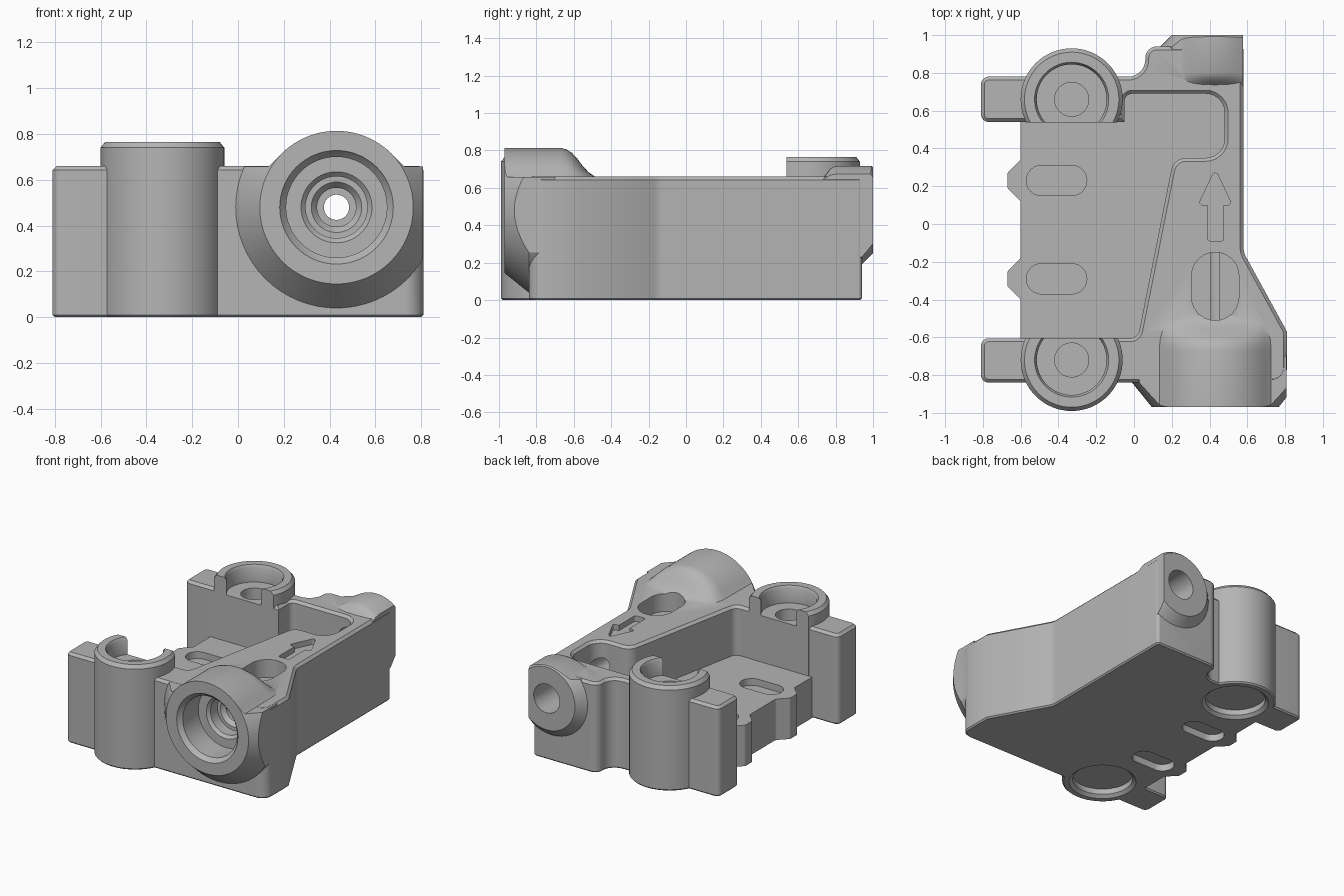
import bpy, bmesh, math
from mathutils import Vector

cube = bpy.data.objects.get("Cube")
if cube:
    bpy.data.objects.remove(cube, do_unlink=True)

AX, AZ = 0.43, 0.48      # bore axis
TOP = 0.66               # wall height


def loft(name, rings, top=0, bottom=0):
    """Solid through equal-length rings, with optional cap chamfers."""
    bm = bmesh.new()
    loops = [[bm.verts.new(p) for p in ring] for ring in rings]
    n = len(loops[0])
    for a, b in zip(loops, loops[1:]):
        for i in range(n):
            j = (i + 1) % n
            bm.faces.new((a[i], a[j], b[j], b[i]))
    caps = [bm.faces.new(loops[0][::-1]), bm.faces.new(loops[-1])]
    bmesh.ops.recalc_face_normals(bm, faces=bm.faces[:])
    for cap, size in zip(caps, (bottom, top)):
        if size:
            bmesh.ops.bevel(bm, geom=list(cap.edges), offset=size, offset_type='OFFSET',
                            affect='EDGES', segments=1, profile=0.5)
    me = bpy.data.meshes.new(name)
    bm.to_mesh(me)
    bm.free()
    ob = bpy.data.objects.new(name, me)
    bpy.context.scene.collection.objects.link(ob)
    return ob


def rounded(corners, steps=6):
    """Outline from (x, y, radius) corners."""
    out = []
    for i, (x, y, r) in enumerate(corners):
        p = Vector((x, y))
        if not r:
            out.append(p)
            continue
        a = (Vector(corners[i - 1][:2]) - p).normalized()
        b = (Vector(corners[(i + 1) % len(corners)][:2]) - p).normalized()
        half = a.angle(b) / 2
        c = p + (a + b).normalized() * r / math.sin(half)
        d = r / math.tan(half)
        s, e = p + a * d - c, p + b * d - c
        out += [c + s.lerp(e, k / steps).normalized() * r for k in range(steps + 1)]
    return out


def prism(name, corners, z0, z1, top=0, bottom=0):
    pts = rounded(corners)
    return loft(name, [[(p.x, p.y, z) for p in pts] for z in (z0, z1)], top, bottom)


def box(name, x0, x1, y0, y1, z0, z1):
    return prism(name, [(x0, y0, 0), (x1, y0, 0), (x1, y1, 0), (x0, y1, 0)], z0, z1)


def slot(name, x, y, hx, hy, z0, z1):
    r = min(hx, hy) * 0.98
    return prism(name, [(x - hx, y - hy, r), (x + hx, y - hy, r),
                        (x + hx, y + hy, r), (x - hx, y + hy, r)], z0, z1)


def lathe(name, profile, centre=None, n=64):
    """Turned solid: upright at centre, or along the bore axis without one."""
    rings = []
    for r, h in profile:
        ring = []
        for k in range(n):
            u, v = r * math.cos(math.tau * k / n), r * math.sin(math.tau * k / n)
            ring.append((centre[0] + u, centre[1] + v, h) if centre else (AX + u, h, AZ + v))
        rings.append(ring)
    return loft(name, rings)


def combine(a, b, op):
    m = a.modifiers.new("boolean", 'BOOLEAN')
    m.operation, m.solver, m.object = op, 'EXACT', b
    bpy.context.view_layer.update()
    me = bpy.data.meshes.new_from_object(a.evaluated_get(bpy.context.evaluated_depsgraph_get()))
    a.modifiers.clear()
    a.data = me
    bpy.data.objects.remove(b, do_unlink=True)


def add(a, b):
    combine(a, b, 'UNION')


def cut(a, b):
    combine(a, b, 'DIFFERENCE')


# Walls with ears, wrapped round the open pocket
housing = prism("bracket_housing", [
    (0.58, -0.15, 0.1), (0.58, 0.94, 0.02), (0.06, 0.94, 0.06), (0.06, 0.78, 0.09),
    (-0.81, 0.78, 0.04), (-0.81, 0.54, 0.04), (-0.05, 0.54, 0), (-0.05, 0.69, 0.04),
    (0.48, 0.69, 0.1), (0.48, 0.35, 0.1), (0.21, 0.35, 0.08), (0.02, -0.605, 0.05),
    (-0.81, -0.605, 0.04), (-0.81, -0.84, 0.04), (0.81, -0.84, 0.08), (0.81, -0.57, 0)],
    0, TOP, 0.018, 0.01)

# Pocket floor with two edge tabs
edge = [(-0.6, 0.6, 0)]
for y in (0.23, -0.29):
    edge += [(-0.6, y + 0.11, 0.02), (-0.67, y + 0.04, 0.02),
             (-0.67, y - 0.04, 0.02), (-0.6, y - 0.11, 0.02)]
edge += [(-0.6, -0.7, 0), (0.1, -0.7, 0), (0.54, 0.3, 0), (0.54, 0.74, 0), (-0.6, 0.74, 0)]
add(housing, prism("pocket_floor", edge, 0, 0.3))

# Screw posts, flattened on the pocket side
for y, wall, side in ((0.66, 0.538, -1), (-0.72, -0.603, 1)):
    c = (-0.33, y)
    post = lathe("post", [(0.26, 0), (0.27, 0.01), (0.27, 0.74), (0.25, 0.765)], c)
    y0, y1 = sorted((wall, wall + side * 0.4))
    cut(post, box("post_flat", -0.8, 0.2, y0, y1, 0.29, 1))
    add(housing, post)
    cut(housing, lathe("post_bore", [(0.205, 0.78), (0.185, 0.745), (0.185, 0.64),
                                     (0.09, 0.64), (0.09, 0.5)], c))
    cut(housing, lathe("post_recess", [(0.235, -0.01), (0.2, 0.02), (0.2, 0.06)], c))


def boss(name, nose, cone, radius, width, stations):
    """Bore boss: cone-trimmed nose under an arch that fades into the top."""
    body = box(name, *nose, 0, TOP - 0.001)
    rings = []
    for y, f in stations:
        ring = []
        for k in range(41):
            dx = width * (k / 20 - 1)
            h = math.sqrt(max(radius ** 2 - dx ** 2, 0)) + AZ - 0.64
            ring.append((AX + dx, y, 0.64 + f * (h + math.hypot(h, 0.05)) / 2))
        ring += [(AX + width, y, 0.5), (AX - width, y, 0.5)]
        rings.append(ring)
    add(body, loft("arch", rings))
    combine(body, lathe("cone", cone), 'INTERSECT')
    cut(body, prism("side_trim", [(0.577, 1.3, 0), (0.577, -0.15, 0), (0.807, -0.57, 0),
                                  (0.807, -1.3, 0), (1.3, -1.3, 0), (1.3, 1.3, 0)], -1, 2))
    add(housing, body)


boss("front_boss", (-0.1, 0.9, -0.972, -0.7),
     [(0.335, -0.97), (0.44, -0.84), (0.44, -0.3)], 0.33, 0.37,
     [(-0.975, 1), (-0.67, 1), (-0.64, 0.96), (-0.61, 0.85), (-0.58, 0.66), (-0.55, 0.43),
      (-0.52, 0.25), (-0.48, 0.1), (-0.42, 0)])
boss("back_boss", (0.1, 0.8, 0.8, 1.002),
     [(0.29, 0.6), (0.29, 0.94), (0.23, 1.0)], 0.23, 0.25,
     [(0.7, 0), (0.73, 0.15), (0.75, 0.45), (0.77, 0.8), (0.8, 1), (1.005, 1)])

# Stepped bore from the front, plain bore from the back
cut(housing, lathe("bore", [
    (0.26, -0.99), (0.245, -0.965), (0.22, -0.94), (0.22, -0.76), (0.155, -0.76), (0.135, -0.74),
    (0.135, -0.66), (0.11, -0.66), (0.085, -0.63), (0.085, -0.58), (0.055, -0.58),
    (0.055, 0.6), (0.105, 0.6), (0.105, 1.1)]))

# Window onto the bore and the direction arrow
cut(housing, slot("bore_window", AX, -0.33, 0.125, 0.18, 0.53, 1))
cut(housing, prism("arrow", [
    (0.43, 0.29, 0.015), (0.34, 0.1, 0.015), (0.39, 0.1, 0), (0.39, -0.09, 0.015),
    (0.475, -0.09, 0.015), (0.475, 0.1, 0), (0.52, 0.1, 0.015)], 0.62, 0.8))

# Blind slots above and below the floor
for y in (0.23, -0.29):
    cut(housing, slot("upper_slot", -0.41, y, 0.16, 0.08, 0.25, 0.4))
    cut(housing, slot("lower_slot", -0.41, y, 0.16, 0.08, -0.1, 0.05))

# Grey finish
grey = bpy.data.materials.new("plain_grey")
grey.use_nodes = True
colour = (0.46, 0.46, 0.46, 1)
grey.diffuse_color = colour
grey.node_tree.nodes["Principled BSDF"].inputs["Base Color"].default_value = colour
housing.data.materials.clear()
housing.data.materials.append(grey)
housing.data.shade_smooth()
housing.data.set_sharp_from_angle(angle=math.radians(30))
